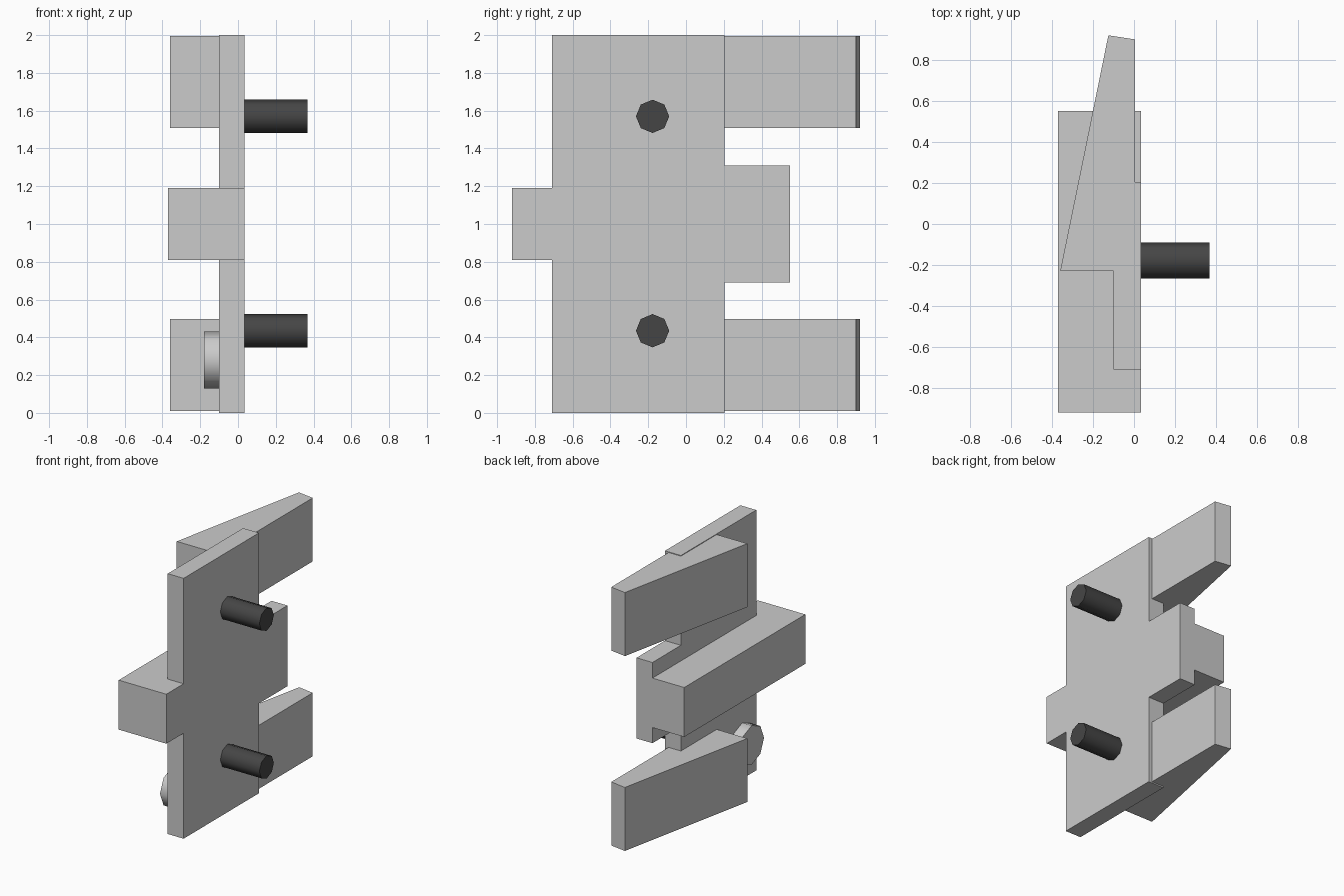
import bpy, bmesh, math
from mathutils import Matrix, Vector

if "Cube" in bpy.data.objects:
    bpy.data.objects.remove(bpy.data.objects["Cube"])


def finish(bm, name):
    bmesh.ops.recalc_face_normals(bm, faces=bm.faces)
    mesh = bpy.data.meshes.new(name)
    bm.to_mesh(mesh)
    bm.free()
    obj = bpy.data.objects.new(name, mesh)
    bpy.context.collection.objects.link(obj)
    return obj


def extrude(bm, faces, offset):
    res = bmesh.ops.extrude_face_region(bm, geom=faces)
    verts = [g for g in res["geom"] if isinstance(g, bmesh.types.BMVert)]
    bmesh.ops.translate(bm, verts=verts, vec=Vector(offset))
    return [g for g in res["geom"] if isinstance(g, bmesh.types.BMFace)]


def rod(name, x0, x1, y, z, radius):
    # eight-sided cylinder along x
    bm = bmesh.new()
    mat = Matrix.Translation(((x0 + x1) / 2, y, z)) @ Matrix.Rotation(math.pi / 2, 4, 'Y')
    bmesh.ops.create_cone(bm, cap_ends=True, segments=8, radius1=radius,
                          radius2=radius, depth=x1 - x0, matrix=mat)
    for f in bm.faces:
        f.smooth = True
    for e in bm.edges:
        e.smooth = all(len(f.verts) == 4 for f in e.link_faces)
    return finish(bm, name)


# Plate with front and back tabs, plus the thick rib across its middle
ys = [-0.92, -0.71, 0.205, 0.55]
zs = [0, 0.69, 0.81, 1.19, 1.31, 2]
rows = {0: [2], 1: [0, 1, 2, 3, 4], 2: [1, 2, 3]}
bm = bmesh.new()
for i, cells in rows.items():
    for j in cells:
        bm.faces.new([bm.verts.new((0.035, ys[a], zs[b]))
                      for a, b in ((i, j), (i + 1, j), (i + 1, j + 1), (i, j + 1))])
bmesh.ops.remove_doubles(bm, verts=bm.verts, dist=1e-4)
back = extrude(bm, bm.faces[:], (-0.135, 0, 0))
rib = [f for f in back if 0.82 < f.calc_center_median().z < 1.18]
extrude(bm, rib, (-0.27, 0, 0))
bmesh.ops.recalc_face_normals(bm, faces=bm.faces)
bmesh.ops.dissolve_limit(bm, angle_limit=0.01, verts=bm.verts, edges=bm.edges)
finish(bm, "ribbed_plate")

# Tapered wedges at the bottom and top
profile = [(-0.36, -0.23), (0.005, -0.23), (0.005, 0.90), (-0.125, 0.92)]
for name, z in (("lower_wedge", 0.01), ("upper_wedge", 1.507)):
    bm = bmesh.new()
    face = bm.faces.new([bm.verts.new((x, y, z)) for x, y in profile])
    extrude(bm, [face], (0, 0, 0.488))
    finish(bm, name)

# Dark mounting pins
dark = bpy.data.materials.new("dark_metal")
dark.diffuse_color = (0.06, 0.06, 0.06, 1)
dark.use_nodes = True
dark.node_tree.nodes["Principled BSDF"].inputs["Base Color"].default_value = dark.diffuse_color
for name, z in (("lower_pin", 0.435), ("upper_pin", 1.57)):
    rod(name, 0.0, 0.367, -0.177, z, 0.088).data.materials.append(dark)

# Round button behind the plate
rod("button", -0.18, -0.05, -0.54, 0.28, 0.15)
